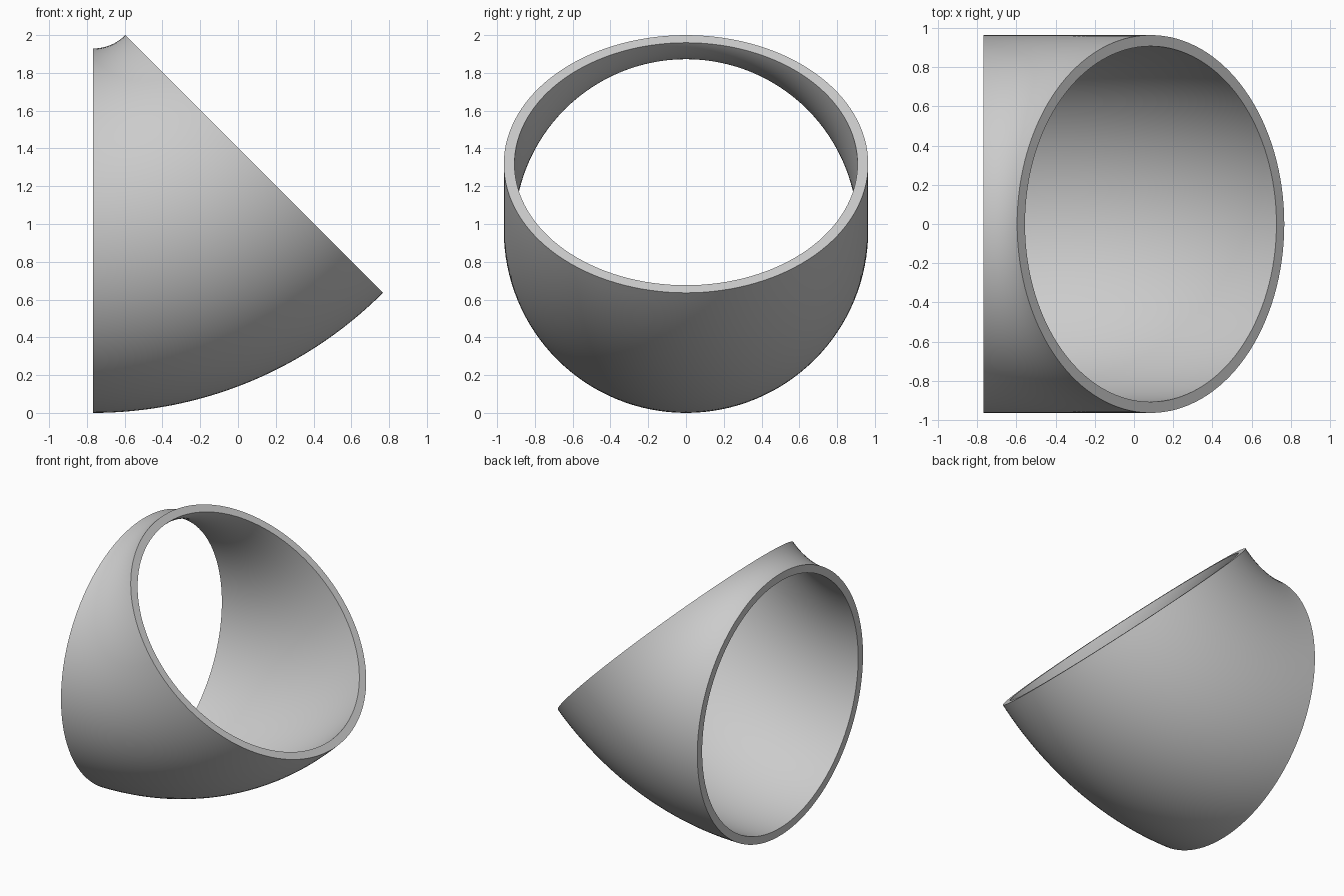
import bpy, bmesh
from math import cos, sin, pi, radians
from mathutils import Matrix, Vector

cube = bpy.data.objects.get("Cube")
if cube:
    bpy.data.objects.remove(cube, do_unlink=True)

OUTER, INNER, BEND = 0.9646, 0.908, 1.2058   # pipe radii and bend radius
ANGLE = radians(45)
SIDES, STEPS = 128, 32
PIVOT = Vector((-0.7673, 0, BEND + OUTER))   # centre of the bend

# Plain grey
grey = bpy.data.materials.new("light_grey")
colour = (0.6, 0.6, 0.6, 1)
grey.use_nodes = True
grey.diffuse_color = colour
grey.node_tree.nodes["Principled BSDF"].inputs["Base Color"].default_value = colour

# Ring-shaped sections swept around the bend
bm = bmesh.new()


def ring(radius, step):
    turn = Matrix.Rotation(-ANGLE * step / STEPS, 3, 'Y')
    points = []
    for i in range(SIDES):
        a = 2 * pi * i / SIDES
        arm = Vector((0, radius * cos(a), radius * sin(a) - BEND))
        points.append(bm.verts.new(PIVOT + turn @ arm))
    return points


def bridge(a, b):
    for i in range(SIDES):
        j = (i + 1) % SIDES
        bm.faces.new((a[i], a[j], b[j], b[i]))


outside = [ring(OUTER, s) for s in range(STEPS + 1)]
inside = [ring(INNER, s) for s in range(STEPS + 1)]
for wall in (outside, inside):
    for a, b in zip(wall, wall[1:]):
        bridge(a, b)

# Flat rims at both ends
for end in (0, -1):
    bridge(outside[end], inside[end])
bmesh.ops.recalc_face_normals(bm, faces=bm.faces)

mesh = bpy.data.meshes.new("pipe_elbow")
bm.to_mesh(mesh)
bm.free()
mesh.materials.append(grey)
elbow = bpy.data.objects.new("pipe_elbow", mesh)
bpy.context.collection.objects.link(elbow)

# Smooth walls with crisp rim edges
bpy.ops.object.select_all(action='DESELECT')
elbow.select_set(True)
bpy.context.view_layer.objects.active = elbow
bpy.ops.object.shade_smooth_by_angle(angle=radians(30))
